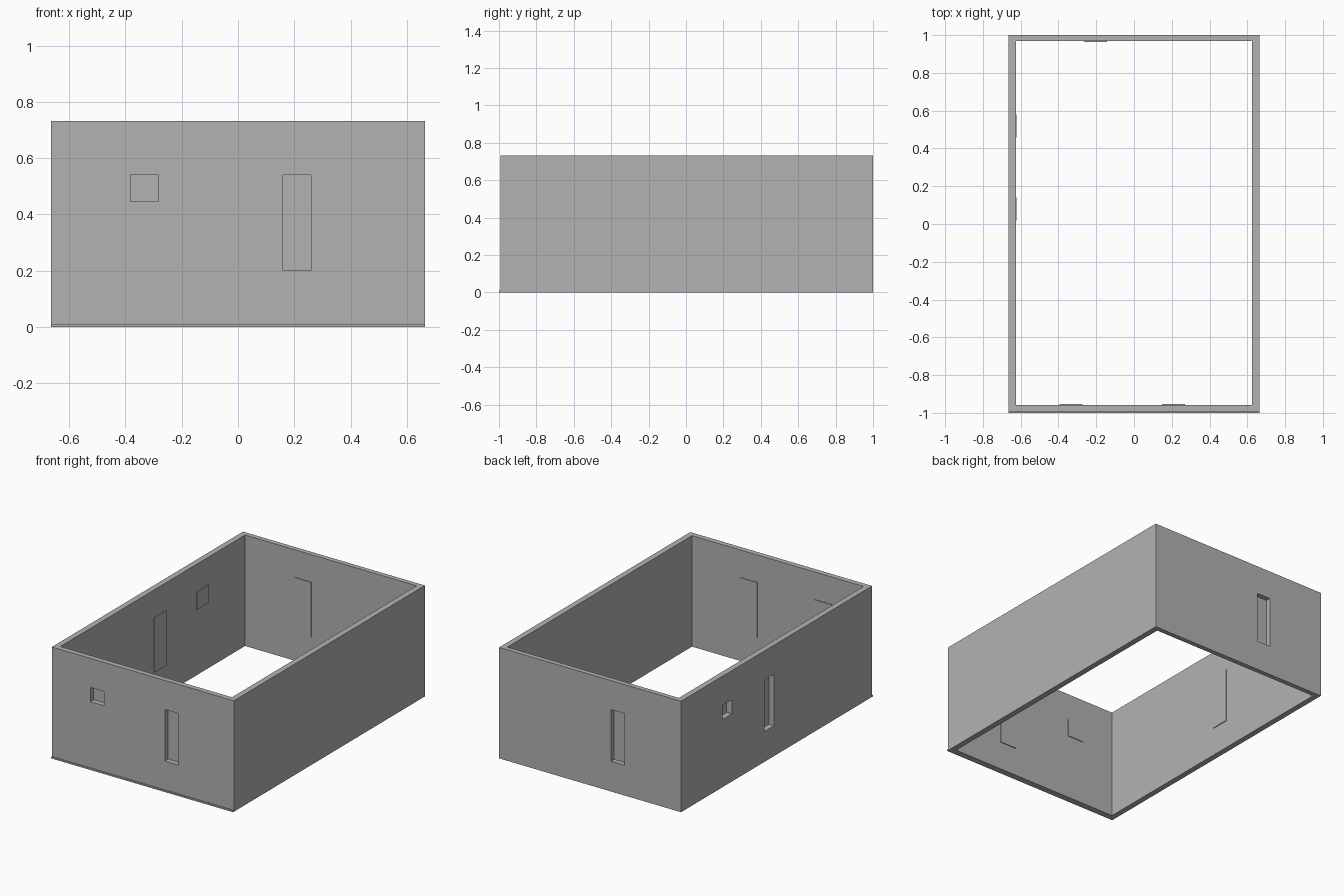
import bpy
from mathutils import Vector

cube = bpy.data.objects.get("Cube")
if cube:
    bpy.data.objects.remove(cube, do_unlink=True)

grey = bpy.data.materials.new("plain grey")
grey.use_nodes = True
grey.diffuse_color = (0.448, 0.448, 0.448, 1)
grey.node_tree.nodes["Principled BSDF"].inputs["Base Color"].default_value = grey.diffuse_color


def box(name, lo, hi):
    """Axis-aligned box between two corners."""
    lo, hi = Vector(lo), Vector(hi)
    bpy.ops.mesh.primitive_cube_add(size=1, location=(lo + hi) / 2)
    ob = bpy.context.object
    ob.name = name
    ob.scale = hi - lo
    bpy.ops.object.transform_apply(location=False, rotation=False, scale=True)
    ob.data.materials.append(grey)
    return ob


def cut(target, lo, hi):
    """Subtract a box from the target and discard the cutter."""
    cutter = box("cutter", lo, hi)
    cutter.hide_render = True
    mod = target.modifiers.new("cut", "BOOLEAN")
    mod.operation, mod.solver, mod.object = "DIFFERENCE", "EXACT", cutter
    bpy.context.view_layer.objects.active = target
    bpy.ops.object.modifier_apply(modifier=mod.name)
    bpy.data.objects.remove(cutter, do_unlink=True)


X, FRONT, BACK = 0.664, -0.992, 1.0       # outer wall faces
IX, IFRONT, IBACK = 0.626, -0.957, 0.968  # inner wall faces
BASE, TOP = 0.01, 0.732
HEAD, SILL, STEP = 0.54, 0.446, 0.2       # opening heights

# Walls and the base strip that juts out at the front
walls = box("walls", (-X, FRONT, BASE), (X, BACK, TOP))
cut(walls, (-IX, IFRONT, -1), (IX, IBACK, 1))
base = box("base", (-X, -1, 0), (X, BACK, BASE))
cut(base, (-IX, IFRONT, -1), (IX, IBACK, 1))

# Openings: name, wall, centre along the wall, bottom height
openings = [
    ("front_window", "front", -0.333, SILL),
    ("front_door", "front", 0.21, STEP),
    ("back_door", "back", -0.203, STEP),
    ("side_window", "side", 0.52, SILL),
    ("side_door", "side", 0.08, STEP),
]
HALF, LAP, THIN = 0.05, 0.011, 0.005


def wall_box(wall, centre, half, z0, z1, d0, d1):
    """Corners of a box in a wall; d runs inward from the inner face."""
    a, b = centre - half, centre + half
    if wall == "front":
        return (a, IFRONT + d0, z0), (b, IFRONT + d1, z1)
    if wall == "back":
        return (a, IBACK - d1, z0), (b, IBACK - d0, z1)
    return (-IX + d0, a, z0), (-IX + d1, b, z1)


# Cut each opening and close it with a thin panel lapping the inner face
for name, wall, centre, bottom in openings:
    cut(walls, *wall_box(wall, centre, HALF, bottom, HEAD, -0.1, 0.1))
    box(name + "_panel", *wall_box(wall, centre, HALF + LAP, bottom - LAP, HEAD + LAP, 0, THIN))
